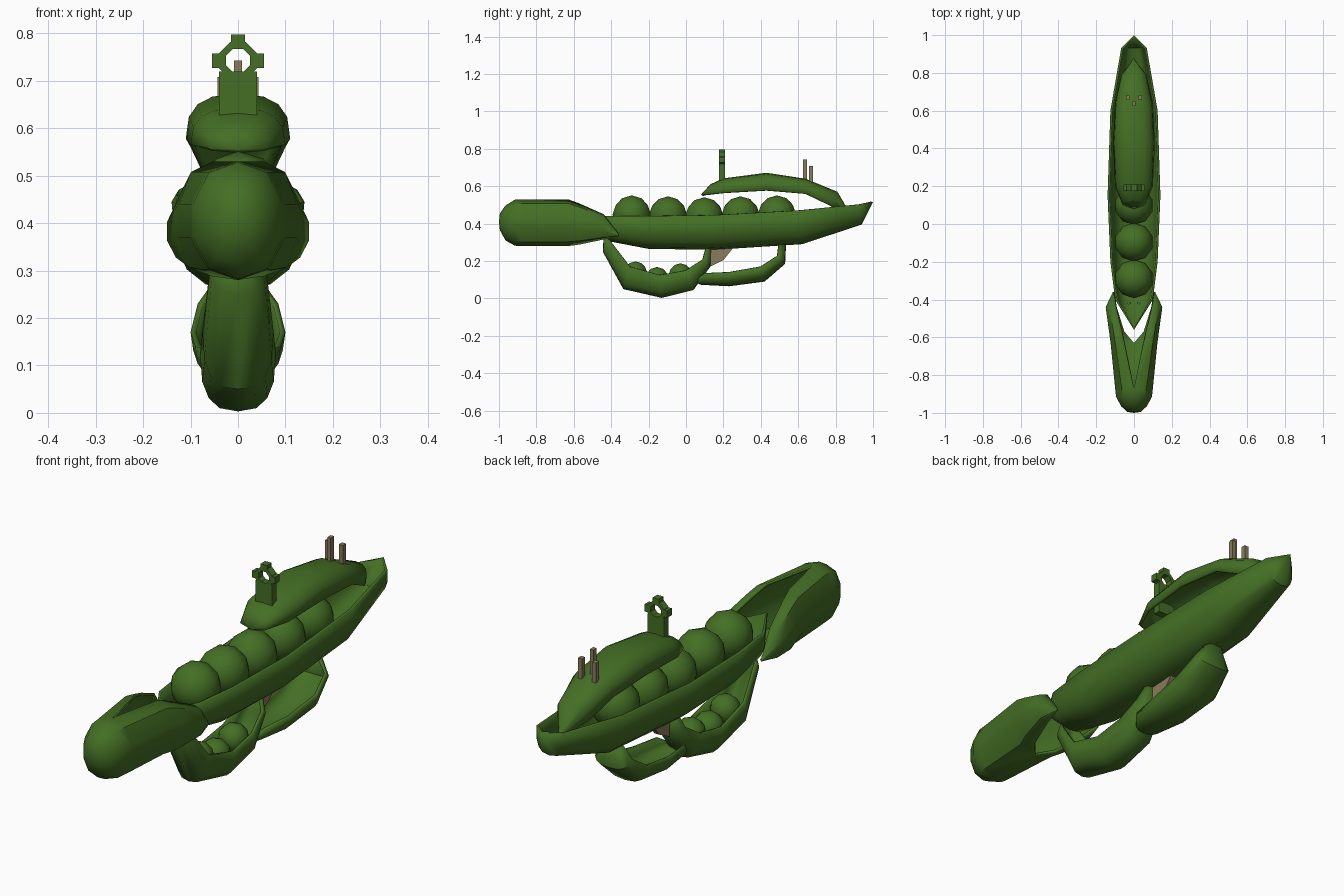
import bpy, bmesh, math
from mathutils import Matrix, Vector

cube = bpy.data.objects.get("Cube")
if cube:
    bpy.data.objects.remove(cube)


def material(name, rgb):
    m = bpy.data.materials.new(name)
    m.use_nodes = True
    m.diffuse_color = (*rgb, 1)
    m.node_tree.nodes["Principled BSDF"].inputs["Base Color"].default_value = (*rgb, 1)
    return m


GREEN = material("pod green", (0.058, 0.158, 0.018))
BROWN = material("stem brown", (0.25, 0.2, 0.11))


def finish(bm, name, mat, smooth=True):
    me = bpy.data.meshes.new(name)
    bm.to_mesh(me)
    bm.free()
    me.materials.append(mat)
    ob = bpy.data.objects.new(name, me)
    bpy.context.collection.objects.link(ob)
    if smooth:
        bpy.ops.object.select_all(action="DESELECT")
        ob.select_set(True)
        bpy.context.view_layer.objects.active = ob
        bpy.ops.object.shade_smooth_by_angle(angle=math.radians(42))
    return ob


def loft(rows, name, mirror=False, wall=0.012):
    """Skin a list of point rows into a thin shell, thickened inwards."""
    bm = bmesh.new()
    grid = [[bm.verts.new(p) for p in row] for row in rows]
    for a, b in zip(grid, grid[1:]):
        for j in range(len(a) - 1):
            bm.faces.new((a[j], a[j + 1], b[j + 1], b[j]))
    bmesh.ops.remove_doubles(bm, verts=bm.verts, dist=1e-4)
    ob = finish(bm, name, GREEN)
    if mirror:
        mod = ob.modifiers.new("mirror", "MIRROR")
        mod.use_clip = True
    mod = ob.modifiers.new("wall", "SOLIDIFY")
    mod.thickness = wall
    mod.offset = -1
    return ob


def pod(name, stations, segs=8, power=0.75):
    """Open husk: each station is rim y, rim z, keel y, keel z, half width."""
    rows = []
    for ry, rz, ky, kz, w in stations:
        row = []
        for j in range(segs + 1):
            t = math.pi * j / segs
            c, s = math.cos(t), max(0, math.sin(t))
            x = math.copysign(abs(c) ** power, c) * w if abs(c) > 1e-6 else 0
            d = s ** power if s > 1e-6 else 0
            row.append((x, ry + (ky - ry) * d, rz + (kz - rz) * d))
        rows.append(row)
    return loft(rows, name)


def box(name, lo, hi, mat):
    bm = bmesh.new()
    bmesh.ops.create_cube(bm, size=1)
    lo, hi = Vector(lo), Vector(hi)
    for v in bm.verts:
        v.co = (lo + hi) / 2 + v.co * (hi - lo)
    return finish(bm, name, mat, False)


def pea(name, y, z, r):
    bm = bmesh.new()
    bmesh.ops.create_icosphere(bm, subdivisions=2, radius=r,
                               matrix=Matrix.Translation((0, y, z)))
    return finish(bm, name, GREEN)


# Long open hull
pod("main_husk", [
    (-.56, .44, -.56, .44, 0), (-.4, .44, -.41, .305, .1),
    (-.2, .44, -.2, .265, .125), (.15, .445, .15, .26, .14),
    (.6, .47, .62, .29, .125), (.93, .503, .94, .395, .068),
    (1, .515, 1, .515, 0)])

# Arched upper cover, listed back to front so its outside faces up
pod("top_cover", [
    (.87, .44, .88, .45, 0), (.77, .497, .81, .57, .07),
    (.64, .56, .64, .64, .1), (.43, .578, .43, .672, .11),
    (.2, .565, .2, .642, .1), (.1, .557, .13, .61, .06),
    (.08, .555, .08, .555, 0)])

# Curved lower front husk
pod("front_grip_husk", [
    (-.42, .34, -.44, .34, .03), (-.4, .3, -.445, .25, .06),
    (-.3, .17, -.335, .05, .075), (-.14, .125, -.13, .003, .08),
    (0, .15, .04, .045, .075), (.09, .21, .13, .17, .06),
    (.11, .28, .135, .28, .03)])

# Curved lower rear husk
pod("rear_grip_husk", [
    (.05, .1, .05, .085, .03), (.1, .135, .08, .073, .07),
    (.23, .14, .23, .065, .09), (.4, .17, .42, .09, .1),
    (.49, .23, .53, .185, .085), (.5, .3, .535, .29, .035)])

# Bud-shaped muzzle: two side petals joined at the front.
# Each station: y, top edge x z, half width, bottom edge x z
rows = []
for y, xt, zt, w, xb, zb in [
        (-1, 0, .41, 0, 0, .41), (-.995, 0, .455, .035, 0, .365),
        (-.965, 0, .497, .068, 0, .31), (-.915, 0, .528, .095, 0, .282),
        (-.87, 0, .53, .1, 0, .28), (-.63, .053, .53, .124, 0, .28),
        (-.57, .066, .508, .132, .055, .288), (-.44, .095, .45, .15, .095, .315),
        (-.36, .108, .345, .112, .108, .335)]:
    h = zt - zb
    rows.append([(x, y, z) for x, z in (
        (xt, zt), (xt + (w - xt) * .65, zt - .09 * h), (w, zt - .36 * h),
        (w, zb + .36 * h), (xb + (w - xb) * .65, zb + .09 * h), (xb, zb))])
loft(rows, "muzzle_bud", mirror=True)

# Peas in the hull and in the lower front husk
for i in range(5):
    pea(f"large_pea_{i + 1}", -.29 + .194 * i, .438 + .005 * abs(i - 2), .103)
for i, (y, z) in enumerate([(-.27, .135), (-.155, .105), (-.03, .125)]):
    pea(f"small_pea_{i + 1}", y, z, .063)

# Ring sight with post and studs
Y0, Y1 = .176, .208
box("sight_post", (-.04, Y0, .58), (.04, Y1, .719), GREEN)
for s in (-1, 1):
    x0, x1 = sorted((s * .036, s * .055))
    box("sight_side_stud", (x0, Y0, .727), (x1, Y1, .757), GREEN)
box("sight_top_stud", (-.015, Y0, .775), (.015, Y1, .797), GREEN)
bm = bmesh.new()
ring = []
for k in range(8):
    a = math.pi * (k + .5) / 4
    ring.append([bm.verts.new((r * math.cos(a), y, .742 + r * math.sin(a)))
                 for r, y in ((.027, Y0), (.043, Y0), (.043, Y1), (.027, Y1))])
for k in range(8):
    a, b = ring[k], ring[(k + 1) % 8]
    for j in range(4):
        n = (j + 1) % 4
        bm.faces.new((a[j], a[n], b[n], b[j]))
bmesh.ops.recalc_face_normals(bm, faces=bm.faces)
finish(bm, "sight_ring", GREEN, False)

# Rear stems
box("tall_stem", (-.008, .625, .6), (.008, .648, .743), BROWN)
for s in (-1, 1):
    x0, x1 = sorted((s * .024, s * .043))
    box("short_stem", (x0, .658, .58), (x1, .68, .708), BROWN)

# Trigger blade
bm = bmesh.new()
face = bm.faces.new([bm.verts.new((-.012, y, z)) for y, z in
                     ((.13, .28), (.26, .28), (.2, .205), (.13, .17))])
out = bmesh.ops.extrude_face_region(bm, geom=[face])
moved = [g for g in out["geom"] if isinstance(g, bmesh.types.BMVert)]
bmesh.ops.translate(bm, verts=moved, vec=(.024, 0, 0))
bmesh.ops.recalc_face_normals(bm, faces=bm.faces)
finish(bm, "trigger", BROWN, False)
